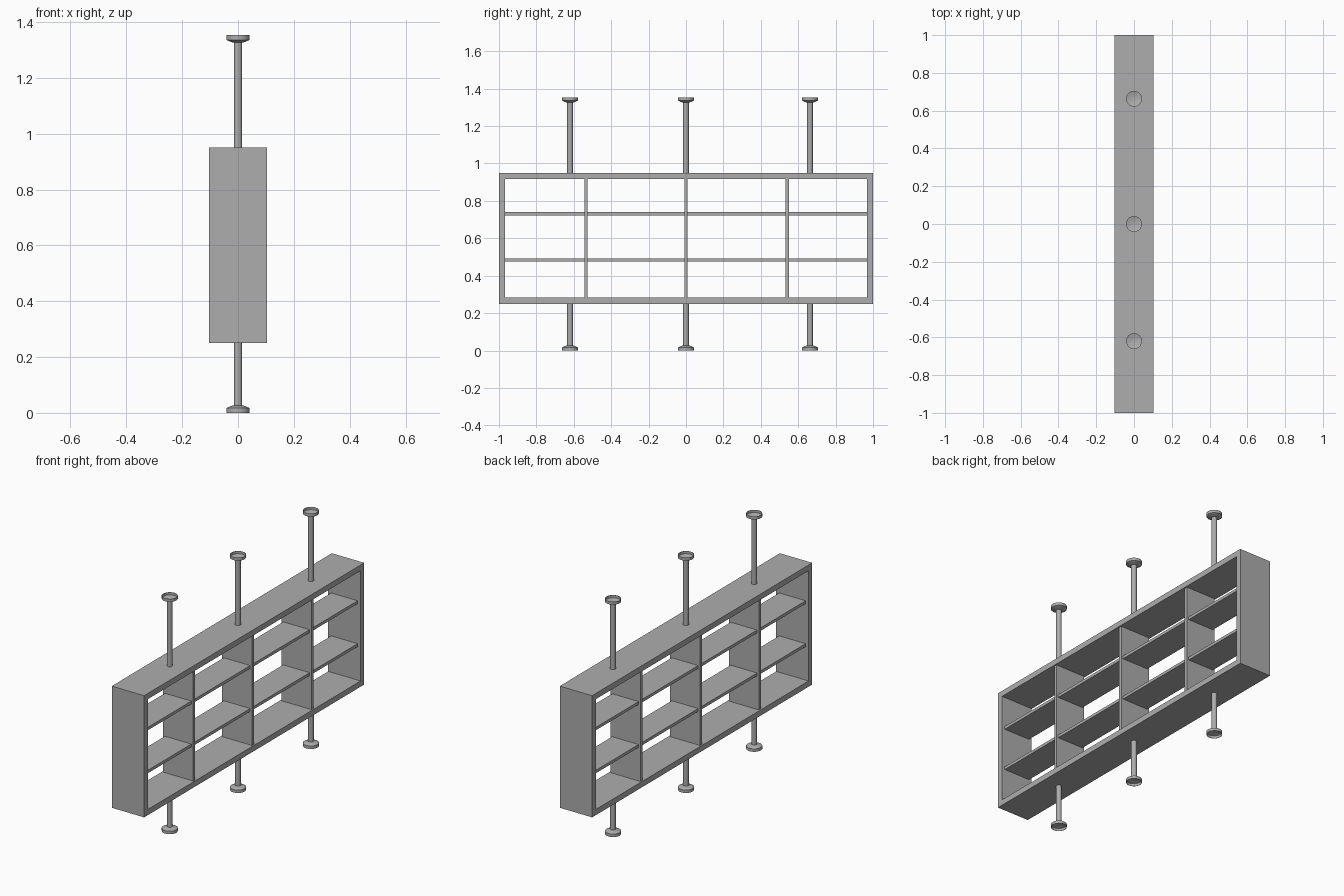
import bpy, bmesh, math

if "Cube" in bpy.data.objects:
    bpy.data.objects.remove(bpy.data.objects["Cube"])

grey = bpy.data.materials.new("plain_grey")
grey.diffuse_color = (0.42, 0.42, 0.42, 1)
grey.use_nodes = True
grey.node_tree.nodes["Principled BSDF"].inputs["Base Color"].default_value = grey.diffuse_color


def finish(bm, name):
    bmesh.ops.recalc_face_normals(bm, faces=bm.faces)
    mesh = bpy.data.meshes.new(name)
    bm.to_mesh(mesh)
    bm.free()
    mesh.materials.append(grey)
    obj = bpy.data.objects.new(name, mesh)
    bpy.context.collection.objects.link(obj)
    return obj


def board(name, half_depth, y0, y1, z0, z1):
    bm = bmesh.new()
    bmesh.ops.create_cube(bm, size=1)
    for v in bm.verts:
        v.co.x *= 2 * half_depth
        v.co.y = y0 if v.co.y < 0 else y1
        v.co.z = z0 if v.co.z < 0 else z1
    return finish(bm, name)


def lathe(name, profile, y, sides=24):
    # closed solid turned around a vertical axis at x = 0
    bm = bmesh.new()
    verts = [bm.verts.new((r, y, z)) for r, z in profile]
    edges = [bm.edges.new(p) for p in zip(verts, verts[1:])]
    bmesh.ops.spin(bm, geom=verts + edges, cent=(0, y, 0), axis=(0, 0, 1),
                   angle=2 * math.pi, steps=sides)
    bmesh.ops.remove_doubles(bm, verts=bm.verts, dist=1e-5)
    obj = finish(bm, name)
    bpy.ops.object.select_all(action='DESELECT')
    obj.select_set(True)
    bpy.context.view_layer.objects.active = obj
    bpy.ops.object.shade_smooth_by_angle(angle=math.radians(30))


# Outer frame
D, T, Z0, Z1 = 0.103, 0.033, 0.25, 0.95
board("frame_bottom", D, -1, 1, Z0, Z0 + T)
board("frame_top", D, -1, 1, Z1 - T, Z1)
board("frame_left_end", D, -1, -1 + T, Z0 + T, Z1 - T)
board("frame_right_end", D, 1 - T, 1, Z0 + T, Z1 - T)

# Upright dividers
dividers = [(-0.535, 0.009), (0, 0.009), (0.541, 0.01)]
for i, (y, h) in enumerate(dividers):
    board(f"divider_{i + 1}", 0.095, y - h, y + h, Z0 + T, Z1 - T)

# Shelves, one per bay and level
stops = [(-1, T)] + dividers + [(1, T)]
for level, z in enumerate((0.484, 0.731)):
    for bay, (a, b) in enumerate(zip(stops, stops[1:])):
        board(f"shelf_{level + 1}_{bay + 1}", 0.084, a[0] + a[1], b[0] - b[1],
              z - 0.0085, z + 0.0085)

# Poles ending in hollow dished feet, heights measured from the foot's open end
foot = [(0, 0.022), (0.016, 0.022), (0.0405, 0.015), (0.0405, 0),
        (0.042, 0), (0.042, 0.017), (0.019, 0.027), (0.015, 0.027)]
TOP = 1.353
for i, y in enumerate((-0.62, 0, 0.663)):
    lower = foot + [(0.015, Z0), (0, Z0)]
    upper = foot + [(0.015, TOP - Z1), (0, TOP - Z1)]
    lathe(f"lower_pole_{i + 1}", lower, y)
    lathe(f"upper_pole_{i + 1}", [(r, TOP - h) for r, h in upper], y)
